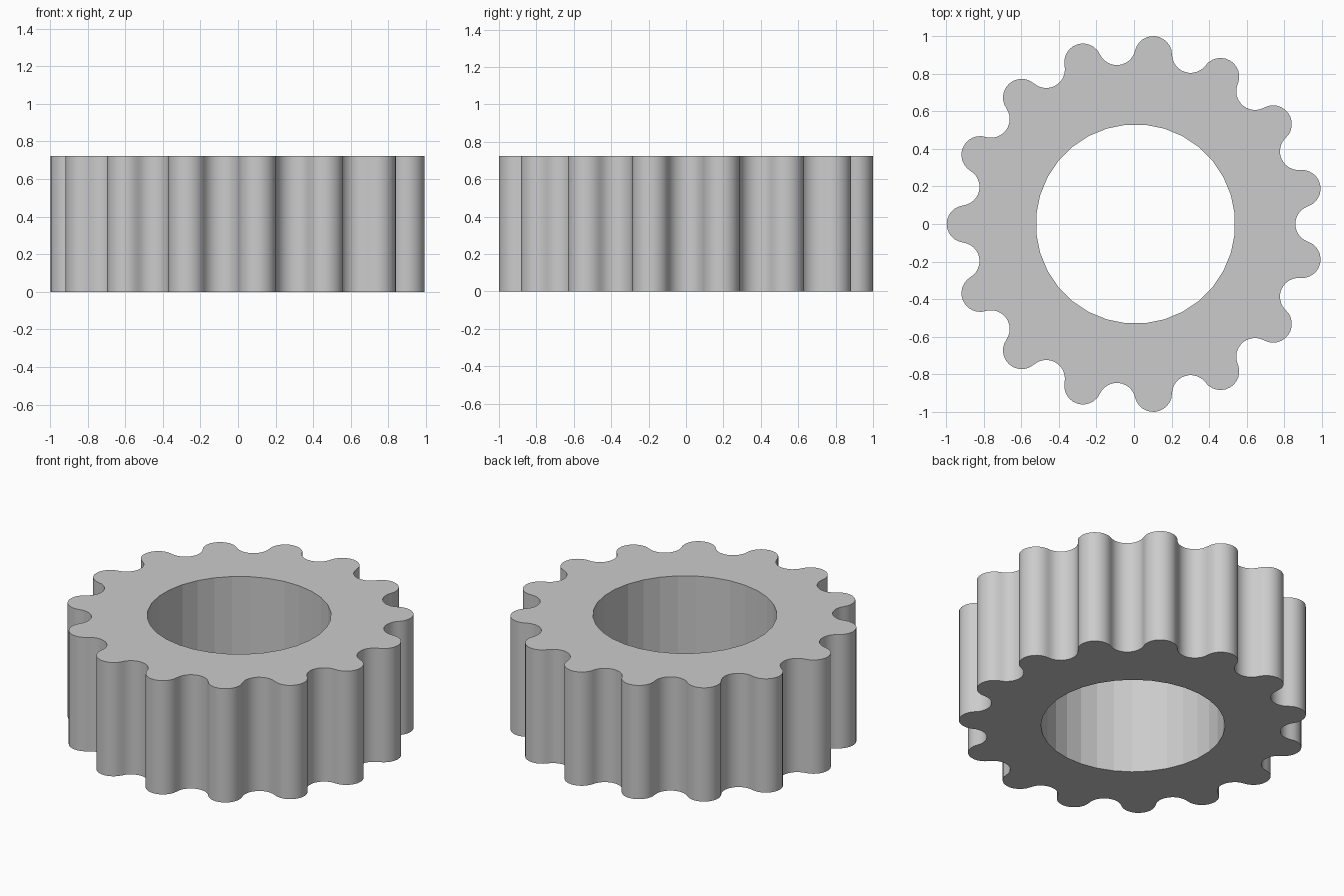
import bpy, bmesh
from math import cos, sin, pi, atan2, hypot, radians

if "Cube" in bpy.data.objects:
    bpy.data.objects.remove(bpy.data.objects["Cube"])

TEETH = 15
HEIGHT = 0.723
BORE_R, BORE_SIDES = 0.53, 32
TIP_C, VALLEY_C = 0.905, 0.95      # centre radii of tip and valley arcs
STEPS = 12
CX = 0.008                         # odd tooth count: shift to centre the bounds

half = pi / TEETH
dx, dy = VALLEY_C * cos(half) - TIP_C, VALLEY_C * sin(half)
arc_r = hypot(dx, dy) / 2          # equal tangent arcs
tip_a = atan2(dy, dx)
valley_a = tip_a - half


def arc(axis, centre_r, mid, sweep):
    """Points of an arc whose centre lies at centre_r on the given axis."""
    pts = []
    for i in range(STEPS):
        a = axis + mid - sweep + 2 * sweep * i / STEPS
        pts.append((CX + centre_r * cos(axis) + arc_r * cos(a),
                    centre_r * sin(axis) + arc_r * sin(a)))
    return pts


# Outer tooth profile, one tooth pointing to -x
outer = []
for k in range(TEETH):
    a = pi + 2 * half * k
    outer += arc(a, TIP_C, 0, tip_a)
    outer += arc(a + half, VALLEY_C, pi, -valley_a)

# Round bore profile
inner = [(CX + BORE_R * cos((i + 0.5) * 2 * pi / BORE_SIDES),
          BORE_R * sin((i + 0.5) * 2 * pi / BORE_SIDES)) for i in range(BORE_SIDES)]

# Fill the ring and extrude it to full height
bm = bmesh.new()
edges = []
for loop in (outer, inner):
    vs = [bm.verts.new((x, y, 0)) for x, y in loop]
    edges += [bm.edges.new((vs[i - 1], vs[i])) for i in range(len(vs))]
bmesh.ops.triangle_fill(bm, use_beauty=True, edges=edges, normal=(0, 0, 1))
ext = bmesh.ops.extrude_face_region(bm, geom=bm.faces[:], use_keep_orig=True)
top = [g for g in ext["geom"] if isinstance(g, bmesh.types.BMVert)]
bmesh.ops.translate(bm, verts=top, vec=(0, 0, HEIGHT))
bmesh.ops.recalc_face_normals(bm, faces=bm.faces[:])

mesh = bpy.data.meshes.new("gear_ring")
bm.to_mesh(mesh)
bm.free()
gear = bpy.data.objects.new("gear_ring", mesh)
bpy.context.collection.objects.link(gear)

# Smooth teeth, faceted bore
bpy.context.view_layer.objects.active = gear
gear.select_set(True)
bpy.ops.object.shade_smooth_by_angle(angle=radians(35))
for p in mesh.polygons:
    if hypot(p.center.x - CX, p.center.y) < BORE_R and abs(p.normal.z) < 0.5:
        p.use_smooth = False
